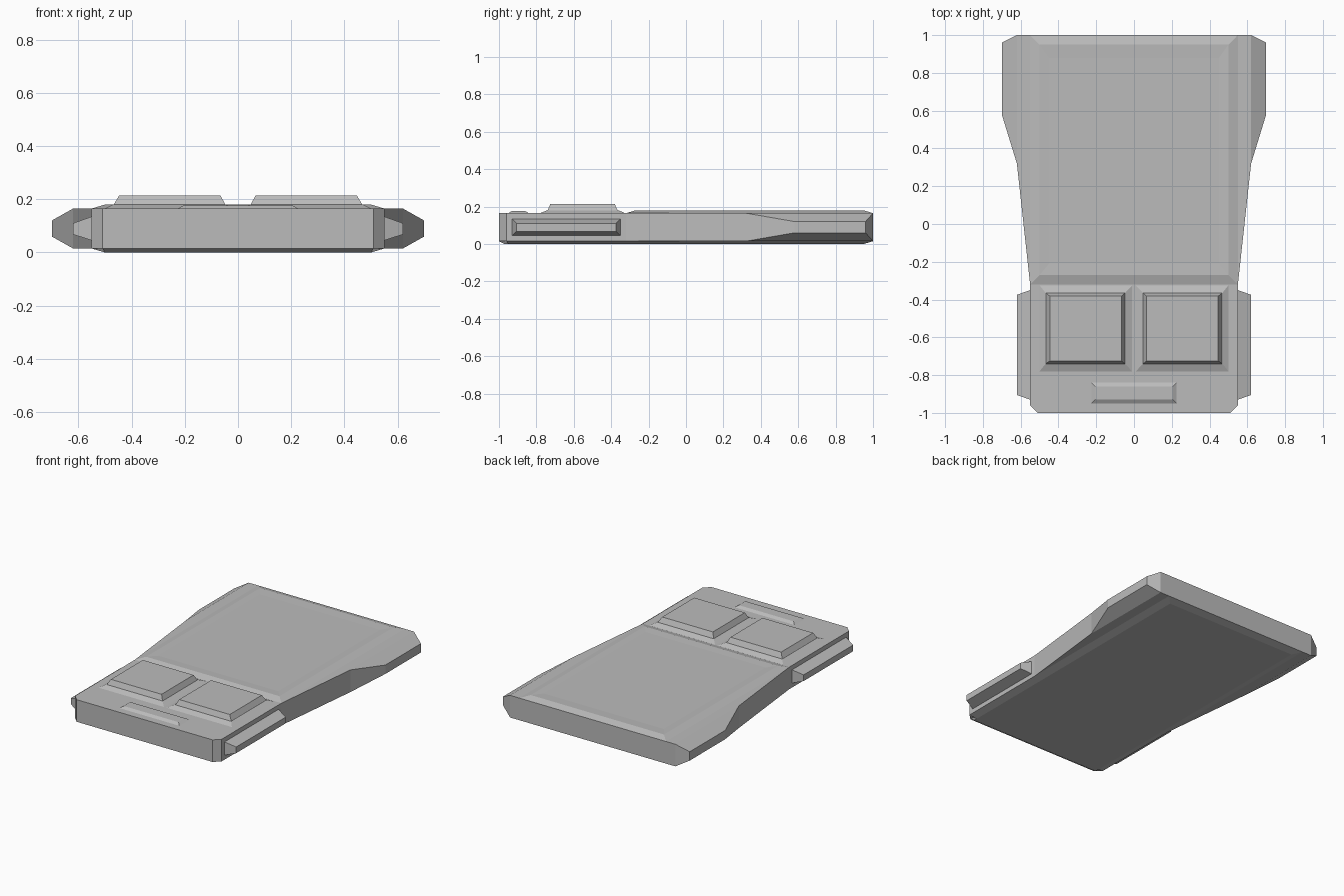
import bpy
import bmesh

cube = bpy.data.objects.get("Cube")
if cube:
    bpy.data.objects.remove(cube, do_unlink=True)

grey = bpy.data.materials.new("plain grey")
grey.use_nodes = True
grey.diffuse_color = (0.5, 0.5, 0.5, 1)
grey.node_tree.nodes["Principled BSDF"].inputs["Base Color"].default_value = grey.diffuse_color


def loft(name, rings):
    """Join equal-length rings of points into a closed, flat-shaded solid."""
    bm = bmesh.new()
    loops = [[bm.verts.new(p) for p in ring] for ring in rings]
    n = len(loops[0])
    bm.faces.new(loops[0])
    bm.faces.new(loops[-1])
    for low, high in zip(loops, loops[1:]):
        for i in range(n):
            j = (i + 1) % n
            bm.faces.new((low[i], low[j], high[j], high[i]))
    bmesh.ops.recalc_face_normals(bm, faces=bm.faces)
    mesh = bpy.data.meshes.new(name)
    bm.to_mesh(mesh)
    bm.free()
    mesh.materials.append(grey)
    obj = bpy.data.objects.new(name, mesh)
    bpy.context.collection.objects.link(obj)
    return obj


def rect(x0, x1, y0, y1, z):
    return [(x0, y0, z), (x1, y0, z), (x1, y1, z), (x0, y1, z)]


def side_rect(x, y0, y1, z0, z1):
    return [(x, y0, z0), (x, y1, z0), (x, y1, z1), (x, y0, z1)]


BASE, DECK, RIM = 0.015, 0.165, 0.18

# Body: mirrored tapering outline with chamfered front corners
half = [(0.51, -1), (0.55, -0.96), (0.55, -0.32), (0.62, 0.32), (0.62, 1)]
outline = half + [(-x, y) for x, y in reversed(half)]
loft("body", [[(x, y, z) for x, y in outline] for z in (BASE, DECK)])

# Raised underside
loft("bottom_plate", [rect(-0.55, 0.55, -0.96, 1, BASE),
                      rect(-0.5, 0.5, -0.95, 0.95, 0)])
loft("bottom_front_lip", [rect(-0.51, 0.51, -1, -0.9, BASE),
                          rect(-0.5, 0.5, -0.97, -0.9, 0)])

# Large top panel with a very shallow recess
loft("top_panel", [rect(-0.55, 0.55, -0.32, 1, DECK),
                   rect(-0.5, 0.5, -0.27, 0.95, RIM),
                   rect(-0.45, 0.45, -0.21, 0.88, RIM - 0.003)])

# Paired parts on each side
for side, s in (("left", 1), ("right", -1)):
    loft(side + "_flare", [side_rect(s * 0.62, 0.32, 1, BASE, DECK),
                           side_rect(s * 0.7, 0.58, 0.96, 0.06, 0.12)])
    loft(side + "_rail", [side_rect(s * 0.55, -0.93, -0.35, 0.045, 0.135),
                          side_rect(s * 0.62, -0.905, -0.375, 0.068, 0.11)])
    loft(side + "_button_frame", [rect(s * 0.01, s * 0.5, -0.78, -0.325, DECK),
                                  rect(s * 0.045, s * 0.47, -0.742, -0.362, RIM)])
    loft(side + "_button", [rect(s * 0.048, s * 0.467, -0.74, -0.365, RIM),
                            rect(s * 0.066, s * 0.446, -0.725, -0.382, 0.215)])

# Front bar
loft("front_bar", [rect(-0.225, 0.225, -0.95, -0.84, DECK),
                   rect(-0.205, 0.205, -0.93, -0.86, 0.177)])
